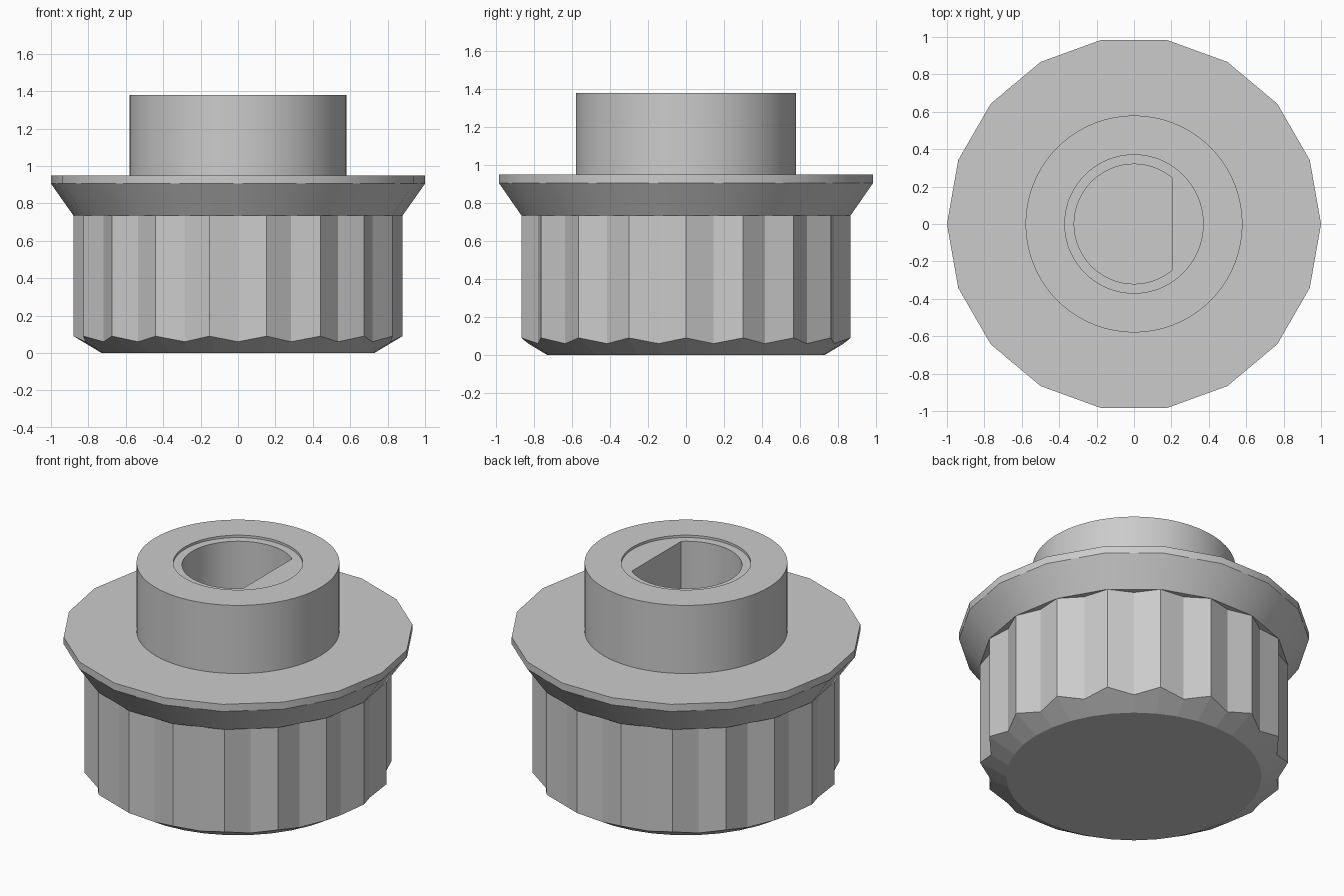
import bpy, bmesh
from math import sin, cos, pi, radians

cube = bpy.data.objects.get("Cube")
if cube:
    bpy.data.objects.remove(cube)

grey = bpy.data.materials.new("plain_grey")
grey.use_nodes = True
grey.diffuse_color = (0.6, 0.6, 0.6, 1)
grey.node_tree.nodes["Principled BSDF"].inputs["Base Color"].default_value = (0.6, 0.6, 0.6, 1)

RIDGES = 18
STEPS = RIDGES * 2
ROUND = 72
HALF = pi / RIDGES


def circle(r, z, n):
    return [(r * cos(2 * pi * i / n), r * sin(2 * pi * i / n), z) for i in range(n)]


def polygon(r, z):
    """Eighteen-sided ring with an extra point in the middle of every side."""
    pts = []
    for i in range(STEPS):
        radius = r if i % 2 == 0 else r * cos(HALF)
        pts.append((radius * cos(i * HALF), radius * sin(i * HALF), z))
    return pts


def fluted(z_ridge, z_valley):
    """Ring alternating between grip ridges and valleys."""
    pts = []
    for i in range(STEPS):
        r, z = (0.88, z_ridge) if i % 2 == 0 else (0.83, z_valley)
        pts.append((r * cos(i * HALF), r * sin(i * HALF), z))
    return pts


def d_ring(r, z):
    """Circle with a flat on its +x side."""
    flat = r * cos(radians(50))
    return [(min(x, flat), y, z) for x, y, z in circle(r, z, ROUND)]


def loft(name, rings, cap_start=False, cap_end=False, smooth=False):
    bm = bmesh.new()
    loops = [[bm.verts.new(p) for p in ring] for ring in rings]
    for a, b in zip(loops, loops[1:]):
        n = len(a)
        for i in range(n):
            j = (i + 1) % n
            bm.faces.new((a[i], a[j], b[j], b[i]))
    if cap_start:
        bm.faces.new(loops[0][::-1])
    if cap_end:
        bm.faces.new(loops[-1])
    mesh = bpy.data.meshes.new(name)
    bm.to_mesh(mesh)
    bm.free()
    mesh.materials.append(grey)
    obj = bpy.data.objects.new(name, mesh)
    bpy.context.collection.objects.link(obj)
    if smooth:
        bpy.ops.object.select_all(action="DESELECT")
        obj.select_set(True)
        bpy.context.view_layer.objects.active = obj
        bpy.ops.object.shade_smooth_by_angle(angle=radians(30))
    return obj


# Fluted grip with a chamfered, closed bottom
loft("grip", [circle(0.73, 0, STEPS), fluted(0.09, 0.06), fluted(0.735, 0.735)],
     cap_start=True)

# Flared flange
loft("flange", [polygon(0.80, 0.735), polygon(0.88, 0.735), polygon(1, 0.905),
                polygon(1, 0.95), circle(0.56, 0.95, STEPS)], smooth=True)

# Round collar with a shallow counterbore and a D-shaped shaft hole
loft("collar", [circle(0.58, 0.94, ROUND), circle(0.58, 1.38, ROUND),
                circle(0.37, 1.38, ROUND), circle(0.37, 1.365, ROUND),
                d_ring(0.32, 1.365), d_ring(0.32, 0.4)],
     cap_end=True, smooth=True)
